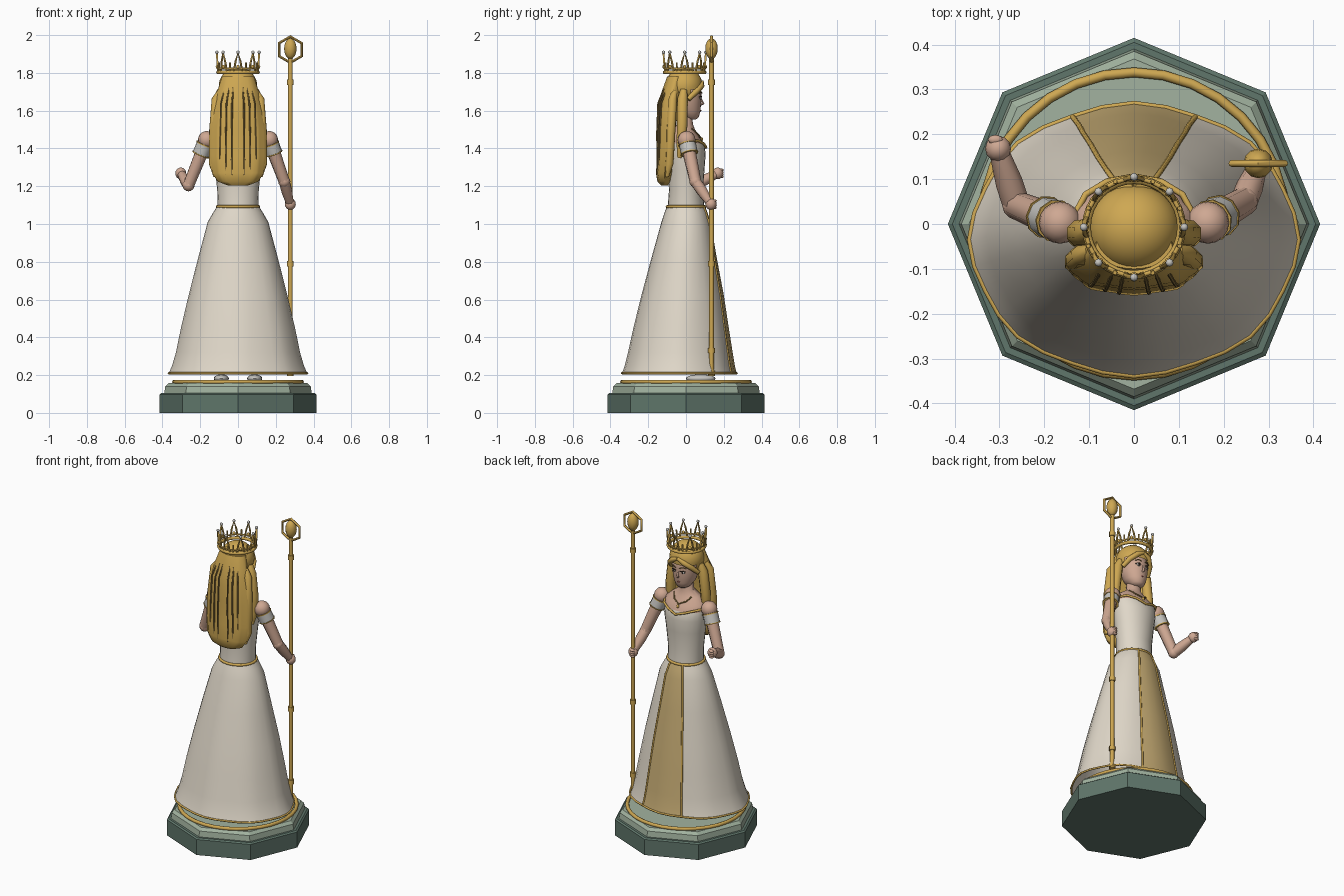
import bpy, bmesh, math
from mathutils import Vector

if "Cube" in bpy.data.objects:
    bpy.data.objects.remove(bpy.data.objects["Cube"])


def material(name, rgb):
    m = bpy.data.materials.new(name)
    m.diffuse_color = (*rgb, 1)
    m.use_nodes = True
    m.node_tree.nodes["Principled BSDF"].inputs["Base Color"].default_value = m.diffuse_color
    return m


IVORY = material("ivory_cloth", (0.74, 0.68, 0.58))
GOLD = material("gold", (0.62, 0.39, 0.085))
TAN = material("tan_cloth", (0.55, 0.40, 0.17))
SKIN = material("skin", (0.62, 0.39, 0.29))
GREEN = material("dark_green_stone", (0.115, 0.18, 0.145))
PALE = material("pale_green_stone", (0.36, 0.45, 0.35))
SILVER = material("pearl", (0.56, 0.55, 0.52))
BROWN = material("dark_brown", (0.05, 0.03, 0.02))
STRAND = material("dark_gold", (0.26, 0.17, 0.05))
LIP = material("lip_red", (0.38, 0.12, 0.10))


def finish(name, bm, mats, smooth=True):
    bmesh.ops.recalc_face_normals(bm, faces=bm.faces)
    me = bpy.data.meshes.new(name)
    bm.to_mesh(me)
    bm.free()
    ob = bpy.data.objects.new(name, me)
    bpy.context.collection.objects.link(ob)
    for m in mats:
        me.materials.append(m)
    if smooth:
        bpy.ops.object.select_all(action='DESELECT')
        ob.select_set(True)
        bpy.context.view_layer.objects.active = ob
        bpy.ops.object.shade_smooth_by_angle(angle=math.radians(45))
    return ob


def ring_point(ring, a, ripple=0.0):
    z, rx, ry, cy = ring
    k = 1 + ripple * math.cos(8 * a)
    return Vector((rx * k * math.cos(a), cy + ry * k * math.sin(a), z))


def loft(name, rings, mats, n=24, rule=None, smooth=True, caps=True, ripples=None):
    """Stack elliptical rings (z, rx, ry, centre y) into a skin."""
    bm = bmesh.new()
    rows = []
    for i, r in enumerate(rings):
        rp = ripples[i] if ripples else 0
        rows.append([bm.verts.new(ring_point(r, math.pi / 2 + math.tau * j / n, rp)) for j in range(n)])
    for i in range(len(rows) - 1):
        for j in range(n):
            k = (j + 1) % n
            f = bm.faces.new((rows[i][j], rows[i][k], rows[i + 1][k], rows[i + 1][j]))
            if rule:
                f.material_index = rule(f.calc_center_median(), j)
    if caps:
        bm.faces.new(rows[0])
        f = bm.faces.new(rows[-1])
        if rule:
            f.material_index = rule(f.calc_center_median(), 0)
    return finish(name, bm, mats, smooth)


def tube(name, pts, r, mat, closed=False, radii=None, res=2):
    cu = bpy.data.curves.new(name, 'CURVE')
    cu.dimensions = '3D'
    cu.bevel_depth, cu.bevel_resolution, cu.use_fill_caps = r, res, True
    s = cu.splines.new('POLY')
    s.points.add(len(pts) - 1)
    for i, p in enumerate(pts):
        s.points[i].co = (*p, 1)
        s.points[i].radius = radii[i] if radii else 1
    s.use_cyclic_u = closed
    cu.materials.append(mat)
    ob = bpy.data.objects.new(name, cu)
    bpy.context.collection.objects.link(ob)
    bpy.ops.object.select_all(action='DESELECT')
    ob.select_set(True)
    bpy.context.view_layer.objects.active = ob
    bpy.ops.object.convert(target='MESH')
    bpy.ops.object.shade_smooth_by_angle(angle=math.radians(50))
    return bpy.context.object


def ball(name, c, r, mat, seg=16, keep=None):
    bm = bmesh.new()
    bmesh.ops.create_uvsphere(bm, u_segments=seg, v_segments=max(6, seg // 2 + 2), radius=1)
    for v in bm.verts:
        v.co = Vector((v.co.x * r[0] + c[0], v.co.y * r[1] + c[1], v.co.z * r[2] + c[2]))
    if keep:
        bad = [f for f in bm.faces if not keep(f.calc_center_median())]
        bmesh.ops.delete(bm, geom=bad, context='FACES')
    return finish(name, bm, [mat])


def circle(r, z, n, cy=0.0):
    return [ring_point((z, r, r, cy), math.tau * i / n) for i in range(n)]


# Octagonal pedestal
loft("pedestal_base", [(0, .415, .415, 0), (.098, .415, .415, 0), (.105, .405, .405, 0)], [GREEN], 8, smooth=False)
loft("pedestal_step", [(.105, .39, .39, 0), (.14, .385, .385, 0), (.157, .368, .368, 0)], [PALE], 8, smooth=False)
tube("pedestal_ring", circle(.338, .164, 32), .011, GOLD, True)

# Skirt with front panel, seams, hem and belt
skirt = [(.21, .362, .300, -.035), (.25, .345, .288, -.033), (.32, .325, .274, -.030), (.45, .299, .250, -.026),
         (.62, .260, .217, -.018), (.82, .210, .172, -.010), (1.01, .160, .130, 0), (1.06, .132, .114, 0),
         (1.095, .110, .100, 0)]
rip = [.012, .012, .011, .010, .008, .006, .003, 0, 0]
loft("skirt", skirt, [IVORY, TAN], 32, lambda c, j: 1 if j in (0, 1, 30, 31) else 0, caps=False, ripples=rip)
for side in (-1, 1):
    a = math.pi / 2 + side * math.pi / 8
    tube("panel_seam", [ring_point(r, a, p) for r, p in zip(skirt, rip)], .006, GOLD)
tube("skirt_hem", [ring_point(skirt[0], math.tau * i / 32, .012) for i in range(32)], .006, GOLD, True)
tube("belt", [ring_point((1.092, .110, .100, 0), math.tau * i / 24) for i in range(24)], .008, GOLD, True)

# Bodice, chest and neck
loft("torso", [(1.09, .107, .097, 0), (1.18, .110, .090, 0), (1.29, .122, .098, 0), (1.37, .134, .104, 0),
               (1.425, .136, .097, 0), (1.46, .135, .075, -.004), (1.50, .088, .056, -.008),
               (1.53, .046, .042, -.006), (1.60, .038, .038, -.004)],
     [IVORY, SKIN], 24, lambda c, j: 1 if c.z > 1.425 else 0)
tube("neckline_trim", [(-.138, .01, 1.44), (-.108, .066, 1.44), (-.06, .095, 1.425), (0, .106, 1.405),
                       (.06, .095, 1.425), (.108, .066, 1.44), (.138, .01, 1.44)], .007, GOLD)
tube("necklace", [(-.062, .03, 1.505), (-.042, .058, 1.48), (0, .077, 1.46), (.042, .058, 1.48), (.062, .03, 1.505)],
     .004, STRAND)
ball("pendant", (0, .083, 1.448), (.009, .007, .012), GOLD, 8)

# Arms: shoulder, elbow and hand positions
arms = {"open_arm": ((-.165, .003, 1.445), (-.262, .042, 1.205), (-.303, .168, 1.268)),
        "staff_arm": ((.165, .003, 1.445), (.245, .05, 1.225), (.277, .132, 1.105))}
for name, pts in arms.items():
    s, e, h = map(Vector, pts)
    ball(name + "_shoulder", s, (.047, .047, .047), SKIN)
    tube(name + "_upper", [s, s.lerp(e, .5), e], .035, SKIN, radii=[1.1, 1, .9])
    ball(name + "_elbow", e, (.032, .032, .032), SKIN, 12)
    tube(name + "_forearm", [e, e.lerp(h, .4), h], .032, SKIN, radii=[.95, .95, .66])
    ball(name + "_hand", h, (.029, .029, .031), SKIN, 12)
    for i in range(4):
        ball(name + "_finger", h + Vector((-.006, .02, .018 - .012 * i)), (.017, .011, .008), SKIN, 8)
    tube(name + "_sleeve", [s.lerp(e, .10), s.lerp(e, .32)], .045, SILVER, res=3)
    for t in (.10, .32):
        tube(name + "_sleeve_trim", [s.lerp(e, t - .012), s.lerp(e, t + .012)], .048, GOLD, res=3)

# Feet
for side in (-1, 1):
    ball("foot", (side * .088, .078, .182), (.04, .078, .022), SILVER)

# Staff
SX, SY = .277, .135
tube("staff", [(SX, SY, .2), (SX, SY, 1.875)], .0125, GOLD)
for z in (.21, .33, .79, 1.75):
    tube("staff_collar", [(SX, SY, z - .014), (SX, SY, z + .014)], .018, GOLD)
ball("staff_orb", (SX, SY, 1.928), (.033, .033, .055), GOLD, 12)
tube("staff_hex_ring", [(SX + .069 * math.sin(math.tau * i / 6), SY, 1.923 + .069 * math.cos(math.tau * i / 6))
                        for i in range(6)], .0075, GOLD, True)

# Head and face
loft("head", [(1.553, .022, .022, .03), (1.565, .042, .042, .025), (1.595, .061, .066, .010), (1.64, .075, .080, 0),
              (1.69, .081, .086, -.004), (1.74, .076, .080, -.006), (1.78, .05, .055, -.008)], [SKIN], 24)
tube("nose", [(0, .076, 1.672), (0, .09, 1.638), (0, .076, 1.632)], .008, SKIN, radii=[.5, 1, .8])
tube("mouth", [(-.02, .068, 1.603), (0, .077, 1.600), (.02, .068, 1.603)], .005, LIP, radii=[.4, 1, .4])
for side in (-1, 1):
    ball("eye_white", (side * .031, .0765, 1.667), (.014, .005, .008), SILVER, 10)
    ball("eye_iris", (side * .030, .0805, 1.667), (.007, .003, .007), BROWN, 8)
    tube("eyelash", [(side * .015, .081, 1.672), (side * .031, .081, 1.677), (side * .047, .071, 1.671)], .003, BROWN)
    tube("eyebrow", [(side * .014, .085, 1.692), (side * .032, .081, 1.699), (side * .05, .069, 1.692)], .003, STRAND)

# Hair cap, fringe, long back hair, locks and strands
ball("hair_cap", (0, -.01, 1.73), (.102, .098, .1), GOLD, 32, lambda c: c.y < .02 or c.z > 1.72)
loft("back_hair", [(1.205, .055, .018, -.115), (1.225, .105, .035, -.115), (1.27, .132, .045, -.113),
                   (1.36, .140, .044, -.105), (1.50, .138, .044, -.102), (1.60, .124, .050, -.092),
                   (1.70, .108, .058, -.070), (1.78, .085, .05, -.05)], [GOLD], 32,
     ripples=[.02, .03, .04, .04, .04, .03, .02, 0])
for side in (-1, 1):
    tube("fringe", [(0, .086, 1.752), (side * .04, .082, 1.732), (side * .075, .052, 1.70), (side * .094, .012, 1.66)],
         .016, GOLD, radii=[.6, 1, 1, .8])
    tube("side_lock", [(side * .092, -.012, 1.71), (side * .106, -.018, 1.66), (side * .122, -.02, 1.53),
                       (side * .125, -.025, 1.42), (side * .122, -.035, 1.35)], .03, GOLD, radii=[.6, 1, 1, .9, .4])
    tube("outer_lock", [(side * .095, -.06, 1.70), (side * .118, -.07, 1.66), (side * .128, -.08, 1.5),
                        (side * .132, -.088, 1.32), (side * .12, -.1, 1.25)], .026, GOLD, radii=[.6, .9, 1, .9, .4])
for x in (-.095, -.064, -.033, .033, .064, .095):
    d = .2 * x * x / .01 * .1
    tube("hair_strand", [(x * .75, -.118 + d, 1.72), (x * .95, -.150 + d, 1.64), (x, -.156 + d, 1.48),
                         (x * 1.03, -.154 + d, 1.34), (x, -.154 + d, 1.26)], .0045, STRAND, res=1)

# Crown
tube("crown_band", circle(.106, 1.803, 32, -.007), .010, GOLD, True)
tube("crown_upper_band", circle(.108, 1.824, 32, -.007), .005, GOLD, True)
for i in range(8):
    a = math.pi / 2 + math.tau * i / 8

    def at(off, z, r):
        return ring_point((z, r, r, -.007), a + off)
    tube("crown_point", [at(-.2, 1.81, .107), at(-.12, 1.86, .110), at(0, 1.905, .112),
                         at(.12, 1.86, .110), at(.2, 1.81, .107)], .0055, GOLD, res=1)
    ball("crown_pearl", at(0, 1.909, .112), (.009, .009, .009), SILVER, 8)
    tube("crown_spike", [at(.39, 1.81, .107), at(.39, 1.855, .110)], .005, GOLD, res=1)
    ball("crown_gem", at(0, 1.832, .109), (.009, .009, .011), GOLD, 8)
